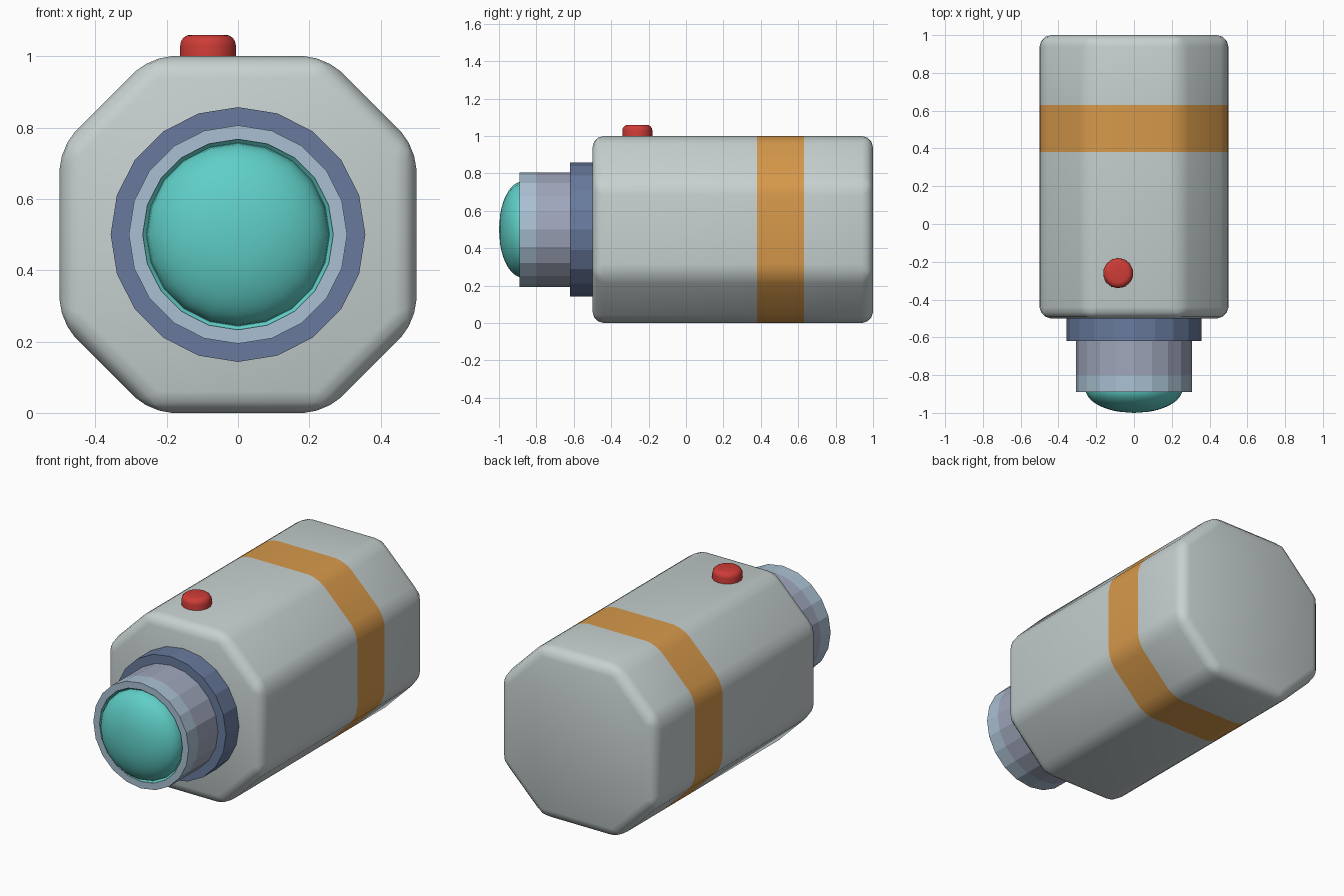
import bpy, bmesh, math
from mathutils import Matrix

if "Cube" in bpy.data.objects:
    bpy.data.objects.remove(bpy.data.objects["Cube"])


def mat(name, r, g, b):
    m = bpy.data.materials.new(name)
    m.diffuse_color = (r, g, b, 1)
    m.use_nodes = True
    m.node_tree.nodes["Principled BSDF"].inputs["Base Color"].default_value = m.diffuse_color
    return m


PALE = mat("pale grey", 0.57, 0.63, 0.63)
ORANGE = mat("orange", 0.68, 0.32, 0.07)
SLATE = mat("slate blue", 0.14, 0.195, 0.34)
MAUVE = mat("mauve grey", 0.35, 0.385, 0.50)
SKY = mat("light blue", 0.40, 0.53, 0.65)
TEAL = mat("teal", 0.115, 0.62, 0.57)
RED = mat("red", 0.62, 0.045, 0.038)


def finish(bm, name, mats, smooth=None):
    bmesh.ops.recalc_face_normals(bm, faces=bm.faces)
    me = bpy.data.meshes.new(name)
    bm.to_mesh(me)
    bm.free()
    ob = bpy.data.objects.new(name, me)
    bpy.context.collection.objects.link(ob)
    for m in mats:
        me.materials.append(m)
    if smooth:
        bpy.ops.object.select_all(action='DESELECT')
        ob.select_set(True)
        bpy.context.view_layer.objects.active = ob
        bpy.ops.object.shade_smooth_by_angle(angle=math.radians(smooth))
    return ob


def lathe(name, profile, sides, matrix, mats, smooth=None, rule=None):
    """Turn (radius, height) points around local z; radius 0 closes an end."""
    bm = bmesh.new()
    rings = []
    for r, h in profile:
        n = 1 if r == 0 else sides
        rings.append([bm.verts.new((r * math.sin(2 * math.pi * i / sides),
                                    r * math.cos(2 * math.pi * i / sides), h)) for i in range(n)])
    for a, b in zip(rings, rings[1:]):
        for i in range(sides):
            j = (i + 1) % sides
            vs = [a[i % len(a)], a[j % len(a)], b[j % len(b)], b[i % len(b)]]
            bm.faces.new(list(dict.fromkeys(vs)))
    if rule:
        for f in bm.faces:
            f.material_index = rule(f.calc_center_median().z)
    bm.transform(matrix)
    return finish(bm, name, mats, smooth)


# Octagonal body with rounded edges and an orange band cut into its faces
bm = bmesh.new()
c = 0.245
half = [(0.5, -c), (0.5, c), (c, 0.5), (-c, 0.5)]
outline = half + [(-x, -z) for x, z in half]
face = bm.faces.new([bm.verts.new((x, -0.5, z + 0.5)) for x, z in outline])
ext = bmesh.ops.extrude_face_region(bm, geom=[face], use_keep_orig=True)
bmesh.ops.translate(bm, vec=(0, 1.5, 0),
                    verts=[v for v in ext['geom'] if isinstance(v, bmesh.types.BMVert)])
bmesh.ops.recalc_face_normals(bm, faces=bm.faces)
bmesh.ops.bevel(bm, geom=bm.edges[:], offset=0.06, segments=3, profile=0.5,
                affect='EDGES', clamp_overlap=True)
for y in (0.38, 0.63):
    bmesh.ops.bisect_plane(bm, geom=bm.verts[:] + bm.edges[:] + bm.faces[:],
                           plane_co=(0, y, 0), plane_no=(0, 1, 0))
for f in bm.faces:
    f.material_index = int(0.38 < f.calc_center_median().y < 0.63)
finish(bm, "body", [PALE, ORANGE], 35)

# Lens parts are turned with local z pointing to the front (-y)
front = Matrix.Translation((0, 0, 0.5)) @ Matrix.Rotation(math.pi / 2, 4, 'X')

# Collar against the body
lathe("lens_collar", [(0, 0.48), (0.357, 0.48), (0.357, 0.62), (0, 0.62)], 20, front, [SLATE])

# Barrel with a lighter front band and hollow mouth
lathe("lens_barrel",
      [(0.306, 0.61), (0.306, 0.80), (0.306, 0.89), (0.267, 0.89), (0.267, 0.86)],
      20, front, [MAUVE, SKY], rule=lambda h: int(h > 0.80))

# Domed glass with a small rim
dome = [(0.256 * math.cos(a), 0.875 + 0.125 * math.sin(a))
        for a in (math.radians(9 * i) for i in range(10))]
dome[-1] = (0, 1.0)
lathe("lens_glass", [(0.267, 0.885), (0.257, 0.875)] + dome, 20, front, [TEAL], 40)

# Round-topped button
r = 0.08
top = [(r - 0.03 + 0.03 * math.cos(a), 1.03 + 0.03 * math.sin(a))
       for a in (math.radians(22.5 * i) for i in range(5))]
lathe("button", [(0, 0.99), (r, 0.99)] + top + [(0, 1.06)], 14,
      Matrix.Translation((-0.084, -0.26, 0)), [RED], 40)
